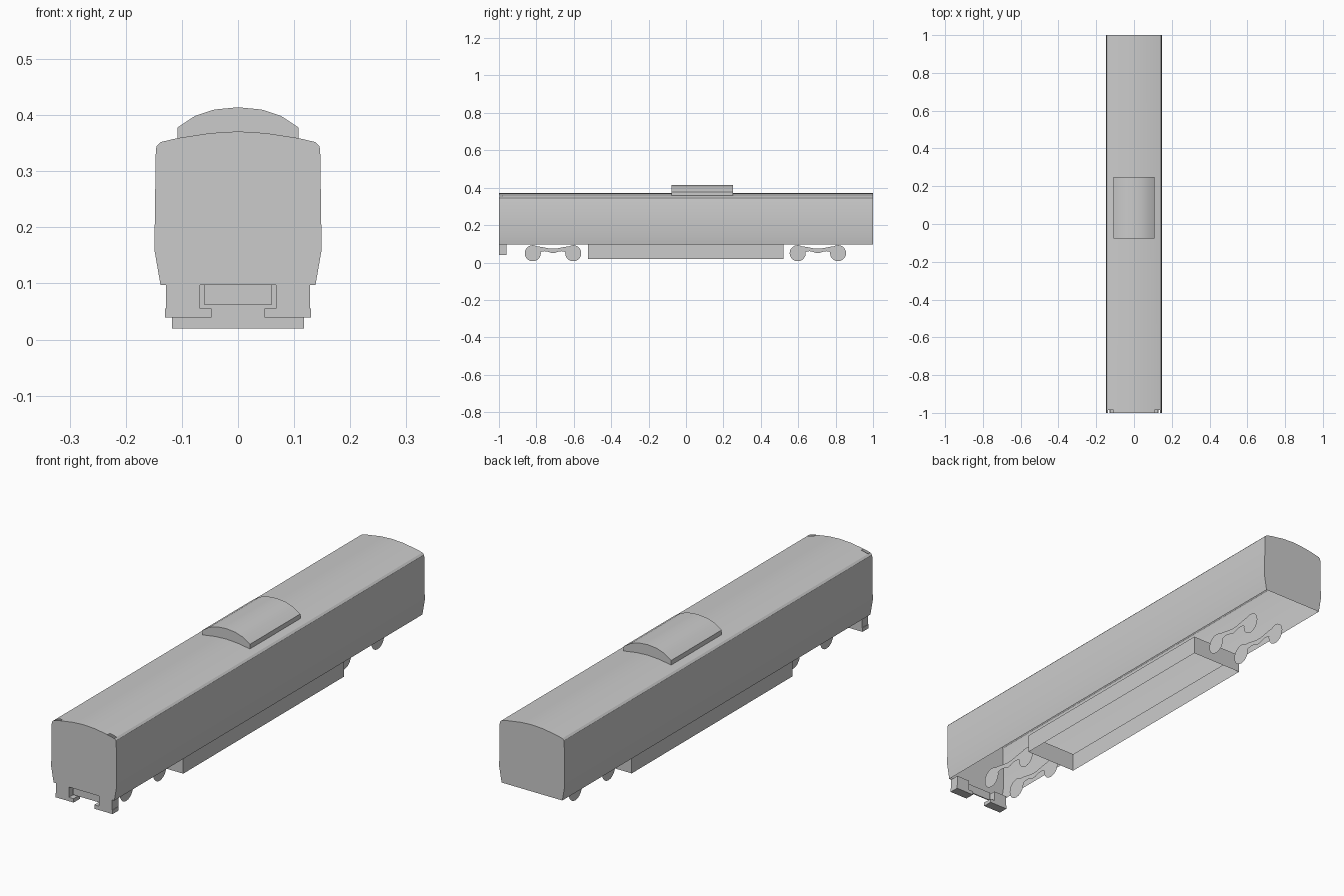
import bpy, bmesh, math

if "Cube" in bpy.data.objects:
    bpy.data.objects.remove(bpy.data.objects["Cube"])

def finish(name, bm, smooth=False, normals=True):
    if normals:
        bmesh.ops.recalc_face_normals(bm, faces=bm.faces)
    me = bpy.data.meshes.new(name)
    bm.to_mesh(me)
    bm.free()
    ob = bpy.data.objects.new(name, me)
    bpy.context.collection.objects.link(ob)
    if smooth:
        bpy.ops.object.select_all(action='DESELECT')
        ob.select_set(True)
        bpy.context.view_layer.objects.active = ob
        bpy.ops.object.shade_smooth_by_angle(angle=math.radians(30))
    return ob

def shell(name, half, stations, skip=()):
    """Extrude a mirrored half profile (bottom to centre) along y, open underneath, capped ends."""
    prof = half + [(-x, z) for x, z in reversed(half[:-1])]
    bm = bmesh.new()
    rings = [[bm.verts.new((x, y, z)) for x, z in prof] for y in stations]
    n = len(prof)
    for s in range(len(stations) - 1):
        for i in range(n - 1):
            if s == 0 and (i in skip or n - 2 - i in skip):
                continue
            bm.faces.new((rings[s][i], rings[s][i + 1], rings[s + 1][i + 1], rings[s + 1][i]))
    bm.faces.new(rings[0])
    bm.faces.new(rings[-1])
    return finish(name, bm, True)

def box(name, x, y, z, open_ends=False):
    bm = bmesh.new()
    bmesh.ops.create_cube(bm, size=1)
    for v in bm.verts:
        v.co = [r[0] + (c + 0.5) * (r[1] - r[0]) for c, r in zip(v.co, (x, y, z))]
    bmesh.ops.recalc_face_normals(bm, faces=bm.faces)
    if open_ends:
        flat = [f for f in bm.faces if abs(f.normal.z) > 0.9]
        bmesh.ops.delete(bm, geom=flat, context='FACES_ONLY')
    return finish(name, bm)

# Carriage body: open underside, small gaps at the front roof corners
body = [(0.138, 0.097), (0.149, 0.16), (0.1465, 0.337), (0.145, 0.345), (0.138, 0.352),
        (0.108, 0.359), (0.05, 0.368), (0, 0.371)]
shell("carriage_body", body, [-1, -0.985, 1], skip=(4,))

# Curved roof unit
pod = [(0.108, 0.357), (0.108, 0.378), (0.076, 0.399), (0.042, 0.410), (0, 0.414)]
shell("roof_unit", pod, [-0.077, 0.25])

# Equipment skirt between the bogies
box("underfloor_skirt", (-0.118, 0.118), (-0.524, 0.521), (0.02, 0.097), True)

# Front steps and coupling plate
for s, side in ((-1, "left"), (1, "right")):
    box(side + "_step_post", sorted((s * 0.068, s * 0.128)), (-1, -0.96), (0.055, 0.097))
    box(side + "_step_foot", sorted((s * 0.047, s * 0.130)), (-1, -0.96), (0.039, 0.055))
box("coupling_plate", (-0.06, 0.06), (-0.985, -0.98), (0.062, 0.097))

# Bogies: flat wheel discs joined by a wavy side frame
def disc(name, x, y):
    bm = bmesh.new()
    vs = [bm.verts.new((x, y + 0.043 * math.cos(a), 0.05 + 0.043 * math.sin(a)))
          for a in (i * math.tau / 20 for i in range(20))]
    bm.faces.new(vs)
    return finish(name, bm, normals=False)

def side_frame(name, x, y):
    bm = bmesh.new()
    prev = None
    for i in range(17):
        t = -1 + i / 8
        wave = math.cos(2 * math.pi * t)
        top = 0.080 - 0.006 * math.cos(math.pi * t)
        low = 0.056 - 0.006 * wave * (1 - abs(t) * 0.5)
        cur = [bm.verts.new((x, y + t * 0.09, z)) for z in (low, top)]
        if prev:
            bm.faces.new((prev[0], cur[0], cur[1], prev[1]))
        prev = cur
    return finish(name, bm, normals=False)

for yc, end in ((-0.711, "front"), (0.705, "rear")):
    for s, side in ((-1, "left"), (1, "right")):
        for d in (-1, 1):
            disc(f"{end}_{side}_wheel", s * 0.066, yc + d * 0.108)
        side_frame(f"{end}_{side}_bogie_frame", s * 0.067, yc)
